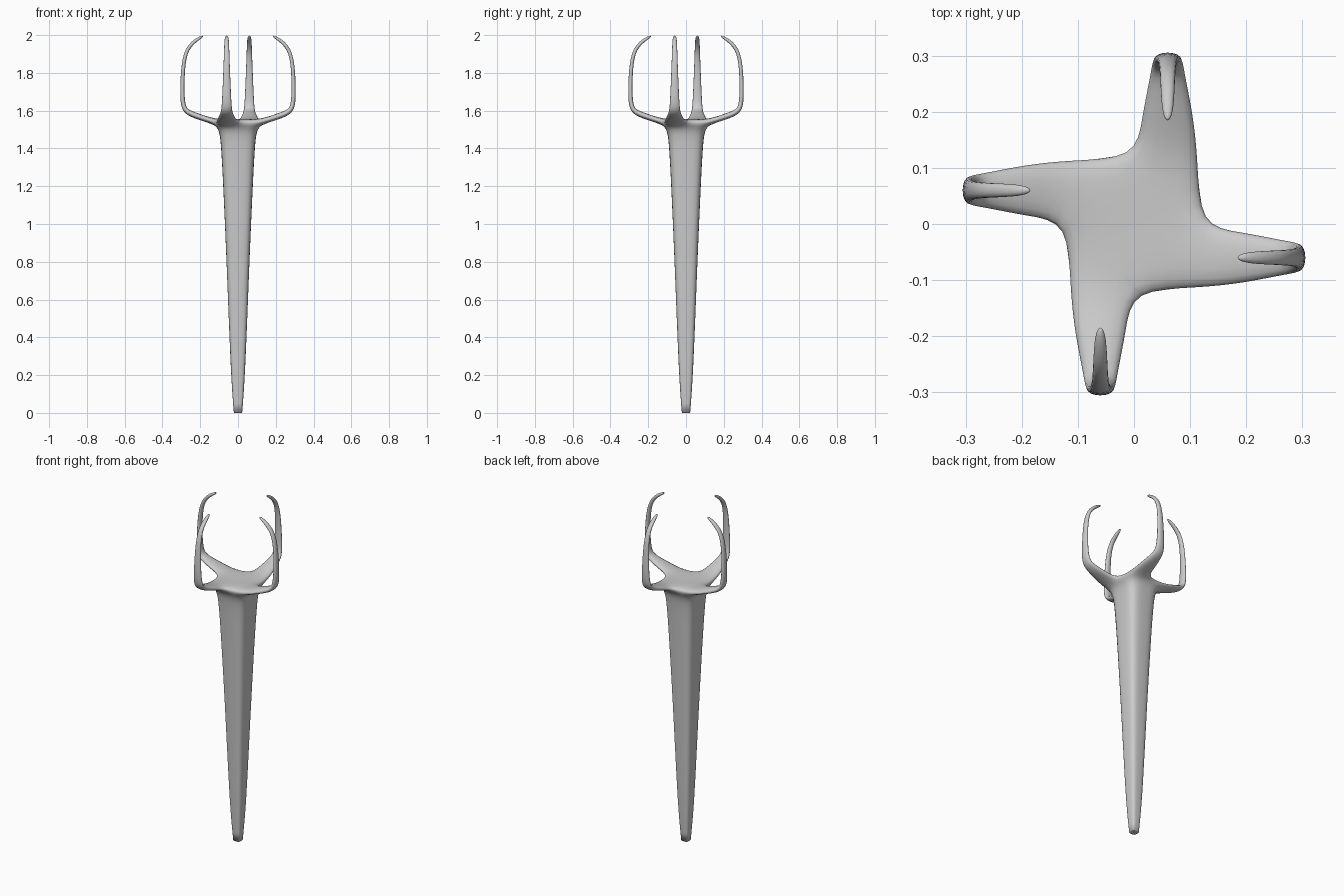
import bpy, bmesh, math
from mathutils import Vector

if "Cube" in bpy.data.objects:
    bpy.data.objects.remove(bpy.data.objects["Cube"])

# (height, half width) of the square shaft loops, last two are the palm plate
SHAFT = [(0, .022), (.2, .038), (.75, .058), (1.25, .08), (1.42, .09), (1.49, .098),
         (1.522, .118), (1.556, .118)]
# finger path: distance out, height, half width, half thickness
FINGER = [(.19, 1.562, .05, .017), (.262, 1.587, .034, .017), (.291, 1.615, .029, .014),
          (.296, 1.70, .024, .012), (.291, 1.86, .017, .011), (.262, 1.95, .014, .011),
          (.178, 2.0, .011, .009)]
SQUARE = [(1, -1), (1, 0), (1, 1), (0, 1), (-1, 1), (-1, 0), (-1, -1), (0, -1)]
OFFSET = -.06

bm = bmesh.new()

# tapered shaft
rings = [[bm.verts.new((x * r, y * r, z)) for x, y in SQUARE] for z, r in SHAFT]
for j, (a, b) in enumerate(zip(rings, rings[1:])):
    for i in range(8):
        if j == len(rings) - 2 and i % 2 == 0:
            continue                      # openings where the fingers grow
        n = (i + 1) % 8
        bm.faces.new((a[i], a[n], b[n], b[i]))

# end caps, each a 2 x 2 grid
for ring, z, up in ((rings[0], 0, False), (rings[-1], 1.55, True)):
    c = bm.verts.new((0, 0, z))
    for i in range(1, 8, 2):
        f = [ring[i], ring[(i + 1) % 8], ring[(i + 2) % 8], c]
        bm.faces.new(f if up else f[::-1])

# four fingers in a pinwheel
for k in range(4):
    ca, sa = round(math.cos(k * math.pi / 2)), round(math.sin(k * math.pi / 2))
    i = 2 * k
    prev = [rings[-2][i], rings[-2][i + 1], rings[-1][i + 1], rings[-1][i]]
    pts = [Vector((.118, 1.539))] + [Vector(p[:2]) for p in FINGER]
    for n, (d, z, w, t) in enumerate(FINGER, 1):
        tan = (pts[min(n + 1, len(pts) - 1)] - pts[n - 1]).normalized()
        nor = Vector((-tan.y, tan.x))
        ring = []
        for sw, st in ((-1, -1), (1, -1), (1, 1), (-1, 1)):
            p = pts[n] + nor * t * st
            y = OFFSET + sw * w
            ring.append(bm.verts.new((p.x * ca - y * sa, p.x * sa + y * ca, p.y)))
        for q in range(4):
            m = (q + 1) % 4
            bm.faces.new((prev[q], prev[m], ring[m], ring[q]))
        prev = ring
    bm.faces.new(prev)

# keep the foot of the shaft crisp
crease = bm.edges.layers.float.new("crease_edge")
for e in bm.edges:
    if all(v in rings[0] for v in e.verts):
        e[crease] = 1

bmesh.ops.recalc_face_normals(bm, faces=bm.faces)
for f in bm.faces:
    f.smooth = True
me = bpy.data.meshes.new("clawed_staff")
bm.to_mesh(me)
bm.free()
staff = bpy.data.objects.new("clawed_staff", me)
bpy.context.collection.objects.link(staff)
sub = staff.modifiers.new("smooth", 'SUBSURF')
sub.levels = sub.render_levels = 2
